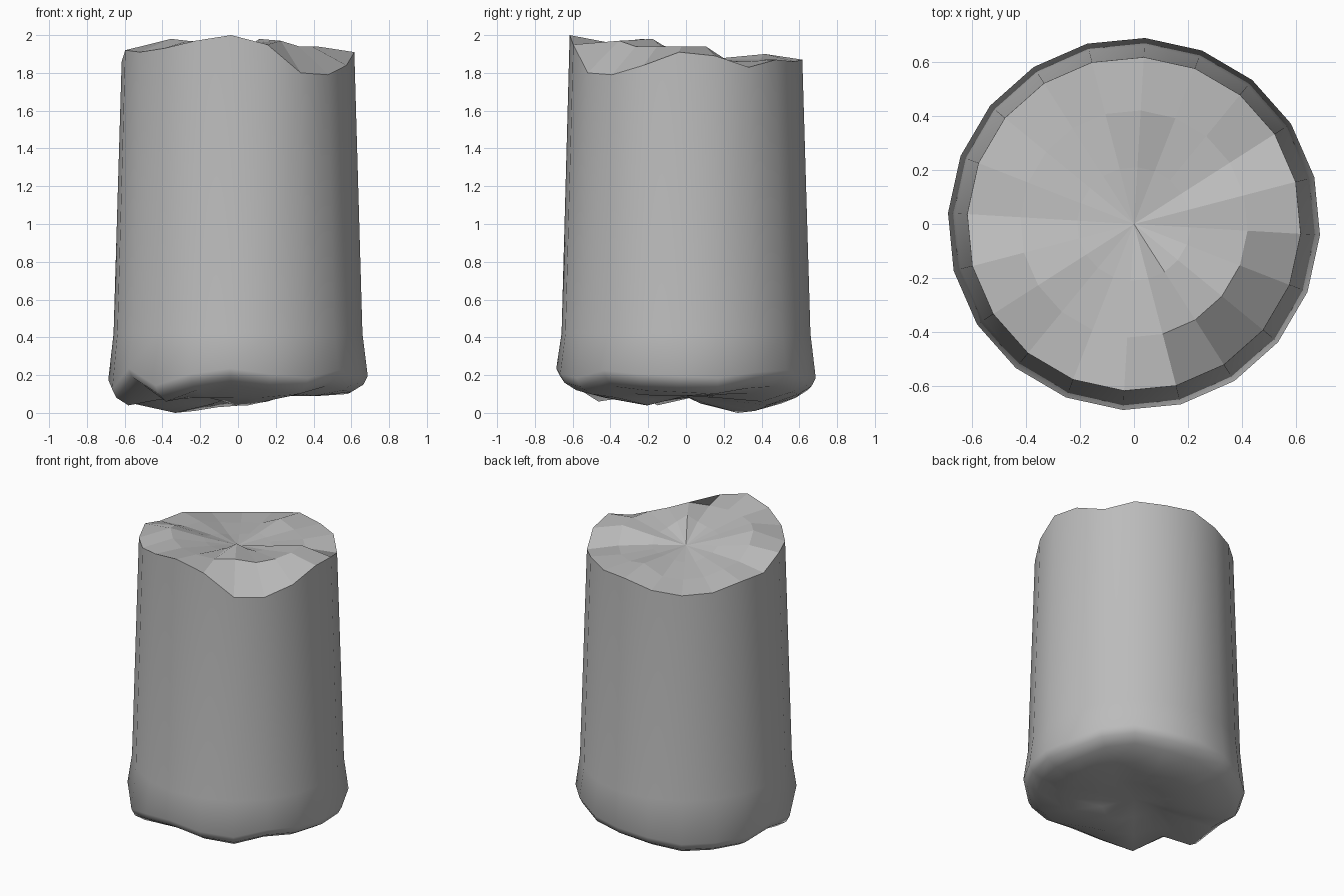
import bpy
import bmesh
from math import cos, sin, radians

cube = bpy.data.objects.get("Cube")
if cube:
    bpy.data.objects.remove(cube, do_unlink=True)

SIDES = 20
START = radians(-3.4)
STEP = radians(360 / SIDES)

# Uneven heights around the rings, in hundredths, counter-clockwise from +x
TOP_RIM = [191, 189, 183, 187, 186, 187, 183, 181, 182, 186,
           186, 192, 191, 193, 197, 200, 195, 180, 179, 184]
TOP_MID = [194, 194, 186, 186, 187, 190, 184, 183, 184, 187,
           188, 194, 198, 197, 196, 196, 196, 197, 194, 194]
TOP_INNER = [190, 190, 187, 187, 187, 188, 186, 185, 185, 187,
             188, 190, 192, 192, 192, 192, 194, 198, 194, 191]
FOOT_RIM = [16, 15, 18, 19, 16, 15, 13, 10, 10, 10,
            14, 9, 20, 11, 17, 20, 17, 15, 19, 17]
FOOT_MID = [9, 9, 10, 10, 6, 4, 3, 1, 0, 3,
            8, 7, 11, 8, 8, 8, 8, 8, 10, 9]
FOOT_INNER = [9, 9, 9, 8, 8, 7, 6, 5, 4, 5,
              8, 9, 9, 8, 6, 4, 4, 7, 9, 9]


def make_material(name, colour):
    mat = bpy.data.materials.new(name)
    mat.use_nodes = True
    mat.diffuse_color = colour
    mat.node_tree.nodes["Principled BSDF"].inputs["Base Color"].default_value = colour
    return mat


def add_ring(bm, radius, heights, offset=0.0):
    ring = []
    for i, height in enumerate(heights):
        angle = START + STEP * i
        z = height / 100 + offset
        ring.append(bm.verts.new((radius * cos(angle), radius * sin(angle), z)))
    return ring


def bridge(bm, lower, upper, smooth):
    for i in range(SIDES):
        j = (i + 1) % SIDES
        face = bm.faces.new((lower[i], lower[j], upper[j], upper[i]))
        face.smooth = smooth


def close_fan(bm, ring, height, smooth, upward):
    centre = bm.verts.new((0, 0, height))
    for i in range(SIDES):
        corners = (ring[i], ring[(i + 1) % SIDES], centre)
        face = bm.faces.new(corners if upward else corners[::-1])
        face.smooth = smooth


bm = bmesh.new()

# Rounded, wavy underside and tapering wall
foot_rings = [
    add_ring(bm, 0.21, FOOT_INNER),
    add_ring(bm, 0.43, FOOT_MID),
    add_ring(bm, 0.60, FOOT_RIM, -0.05),
    add_ring(bm, 0.665, FOOT_RIM, -0.01),
    add_ring(bm, 0.688, FOOT_RIM, 0.035),
    add_ring(bm, 0.66, [42] * SIDES),
]
rim = add_ring(bm, 0.617, TOP_RIM)
wall = foot_rings + [rim]
close_fan(bm, foot_rings[0], 0.09, True, False)
for lower, upper in zip(wall, wall[1:]):
    bridge(bm, lower, upper, True)

# Faceted broken top
mid = add_ring(bm, 0.42, TOP_MID)
inner = add_ring(bm, 0.21, TOP_INNER)
bridge(bm, rim, mid, False)
bridge(bm, mid, inner, False)
close_fan(bm, inner, 1.87, False, True)

# Sharp edge between the smooth wall and the faceted top
for i in range(SIDES):
    bm.edges.get((rim[i], rim[(i + 1) % SIDES])).smooth = False

mesh = bpy.data.meshes.new("stone_stump")
bm.to_mesh(mesh)
bm.free()
mesh.materials.append(make_material("plain grey", (0.5, 0.5, 0.5, 1)))
stump = bpy.data.objects.new("stone_stump", mesh)
bpy.context.collection.objects.link(stump)
